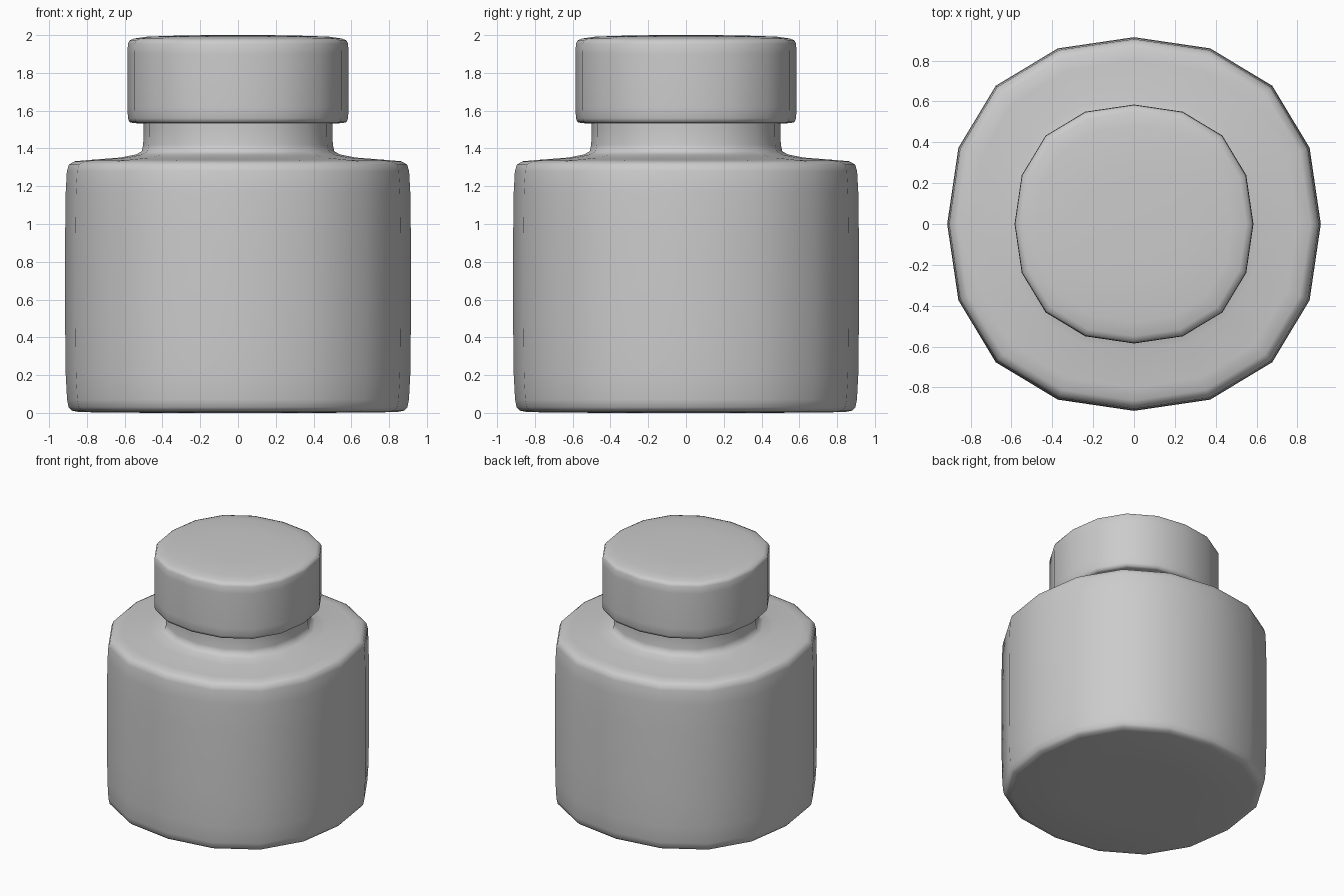
import bpy, bmesh, math

if "Cube" in bpy.data.objects:
    bpy.data.objects.remove(bpy.data.objects["Cube"])

# Squarish 16-sided cross-section, radius 1 on the axes
OCTANT = [(1.0, 0.0), (0.94, 0.408), (0.74, 0.74), (0.408, 0.94)]
SECTION = []
for q in range(4):
    c, s = round(math.cos(q * math.pi / 2)), round(math.sin(q * math.pi / 2))
    SECTION += [(x * c - y * s, x * s + y * c) for x, y in OCTANT]


def lathe(name, profile, bottom=None, top=None):
    """Stack scaled sections along z; optionally close ends with a fan."""
    bm = bmesh.new()
    n = len(SECTION)
    rings = [[bm.verts.new((x * r, y * r, z)) for x, y in SECTION] for r, z in profile]
    for a, b in zip(rings, rings[1:]):
        for i in range(n):
            j = (i + 1) % n
            bm.faces.new((a[i], a[j], b[j], b[i]))
    for ring, z, up in ((rings[0], bottom, False), (rings[-1], top, True)):
        if z is not None:
            centre = bm.verts.new((0, 0, z))
            for i in range(n):
                p, q = ring[i], ring[(i + 1) % n]
                bm.faces.new((p, q, centre) if up else (q, p, centre))
    mesh = bpy.data.meshes.new(name)
    bm.to_mesh(mesh)
    bm.free()
    mesh.shade_smooth()
    obj = bpy.data.objects.new(name, mesh)
    bpy.context.collection.objects.link(obj)
    return obj


# Jar body with rounded base, shoulder and neck
lathe("jar_body", [
    (0.45, 0.0), (0.84, 0.004), (0.88, 0.012), (0.897, 0.03), (0.905, 0.07),
    (0.912, 0.20), (0.915, 0.45), (0.915, 0.95), (0.912, 1.17), (0.906, 1.28),
    (0.895, 1.315), (0.865, 1.332), (0.80, 1.338), (0.62, 1.352),
    (0.54, 1.368), (0.51, 1.385), (0.502, 1.42), (0.50, 1.50), (0.50, 1.535),
], bottom=0.0)

# Cap with rounded rims
lathe("cap", [
    (0.50, 1.532), (0.555, 1.534), (0.575, 1.54), (0.583, 1.56), (0.585, 1.62),
    (0.585, 1.90), (0.583, 1.955), (0.574, 1.972), (0.55, 1.982),
    (0.48, 1.992), (0.27, 1.999),
], top=2.0)
